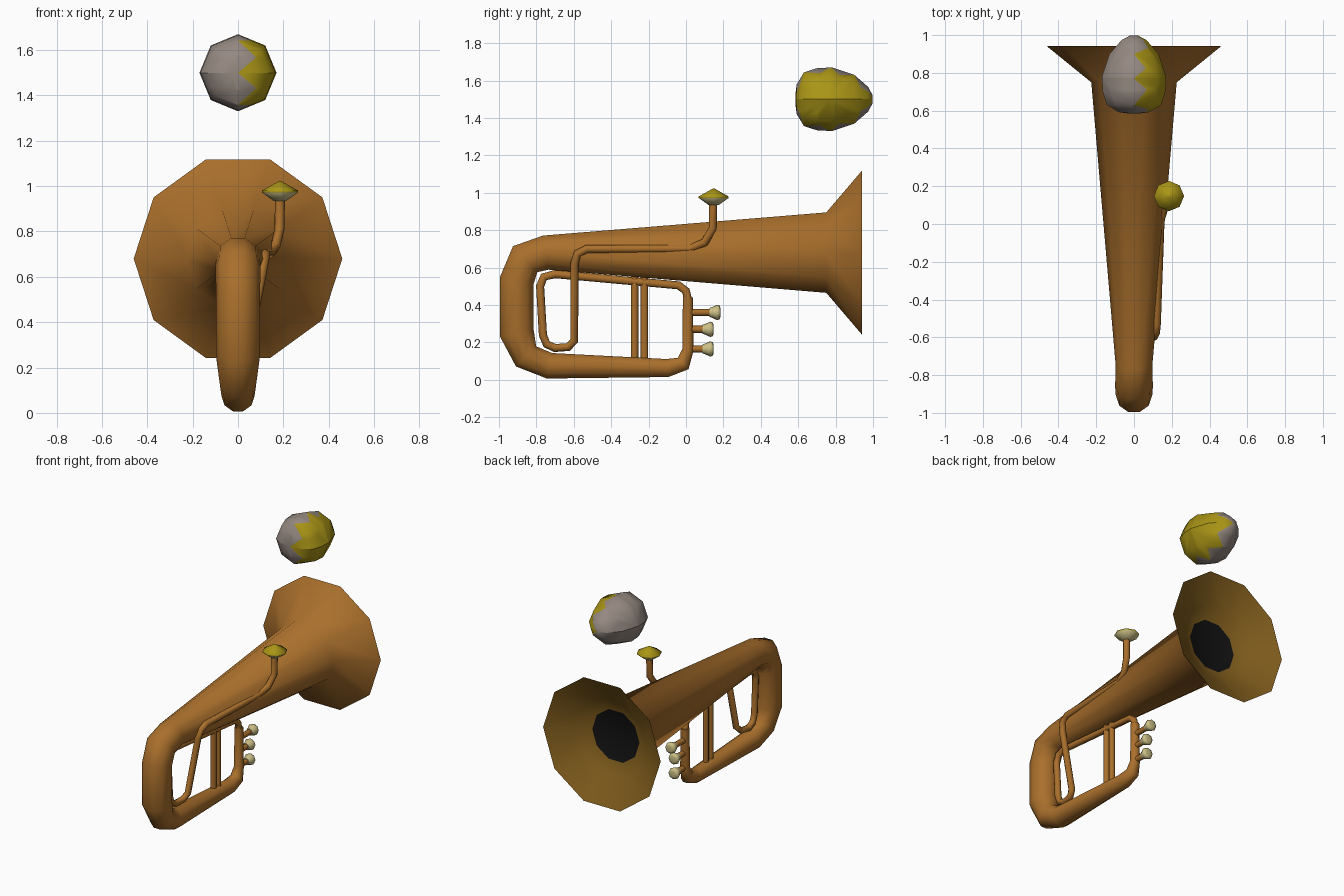
import bpy, bmesh, math
from mathutils import Vector

if "Cube" in bpy.data.objects:
    bpy.data.objects.remove(bpy.data.objects["Cube"])


def material(name, rgb):
    m = bpy.data.materials.new(name)
    m.use_nodes = True
    m.diffuse_color = (*rgb, 1)
    m.node_tree.nodes["Principled BSDF"].inputs["Base Color"].default_value = (*rgb, 1)
    return m


BRASS = material("brass", (0.40, 0.16, 0.025))
LINING = material("dark gold", (0.22, 0.11, 0.012))
BLACK = material("black", (0.006, 0.006, 0.006))
CREAM = material("cream", (0.60, 0.52, 0.24))
YELLOW = material("yellow", (0.40, 0.30, 0.008))
SHELL = material("warm grey", (0.30, 0.25, 0.22))


def finish(name, bm, *mats, angle=60):
    mesh = bpy.data.meshes.new(name)
    bm.to_mesh(mesh)
    bm.free()
    for m in mats:
        mesh.materials.append(m)
    ob = bpy.data.objects.new(name, mesh)
    bpy.context.collection.objects.link(ob)
    bpy.ops.object.select_all(action='DESELECT')
    ob.select_set(True)
    bpy.context.view_layer.objects.active = ob
    bpy.ops.object.shade_smooth_by_angle(angle=math.radians(angle))
    return ob


def sweep(bm, path, sides, caps=(True, True)):
    """Tube through (x, y, z, radius) points, with rings square to the path."""
    pts = [Vector(p[:3]) for p in path]
    rings = []
    for i, p in enumerate(pts):
        t = Vector()
        if i > 0:
            t += (p - pts[i - 1]).normalized()
        if i < len(pts) - 1:
            t += (pts[i + 1] - p).normalized()
        t.normalize()
        u = Vector((1, 0, 0))
        u = (u - t * u.dot(t)).normalized()
        v = t.cross(u)
        rings.append([bm.verts.new(p + path[i][3] * (u * math.cos(a) + v * math.sin(a)))
                      for a in (math.tau * k / sides for k in range(sides))])
    for a, b in zip(rings, rings[1:]):
        for k in range(sides):
            n = (k + 1) % sides
            bm.faces.new((a[k], a[n], b[n], b[k]))
    if caps[0]:
        bm.faces.new(rings[0][::-1])
    if caps[1]:
        bm.faces.new(rings[-1])


def lathe_y(bm, x, z, profile, sides, caps=(True, True)):
    sweep(bm, [(x, y, z, r) for y, r in profile], sides, caps)


# Main tube, from the bell rim round to the valve side
bm = bmesh.new()
main = [(0.94, 0.68, 0.46), (0.75, 0.68, 0.226), (-0.75, 0.68, 0.097),
        (-0.86, 0.645, 0.10), (-0.905, 0.53, 0.097), (-0.905, 0.25, 0.097),
        (-0.855, 0.125, 0.08), (-0.73, 0.075, 0.073), (-0.1, 0.063, 0.051),
        (-0.015, 0.087, 0.044), (0.01, 0.16, 0.032), (0.01, 0.44, 0.028)]
sweep(bm, [(0, y, z, r) for y, z, r in main], 10, (False, True))
finish("bell_and_main_tube", bm, BRASS)

# Inside of the bell, with the dark throat as its last face
bm = bmesh.new()
lathe_y(bm, 0, 0.68, [(0.785, 0.185), (0.83, 0.27), (0.942, 0.46)], 10, (True, False))
bmesh.ops.reverse_faces(bm, faces=bm.faces)
for f in bm.faces:
    f.material_index = int(len(f.verts) > 4)
finish("bell_lining", bm, LINING, BLACK)

# Lead pipe, from the valves round to the mouthpiece
bm = bmesh.new()
lead = [(0, 0.01, 0.43), (0, 0.0, 0.475), (0, -0.04, 0.505), (0, -0.70, 0.565),
        (0, -0.76, 0.55), (0, -0.78, 0.50), (0, -0.765, 0.24), (0, -0.745, 0.19),
        (0, -0.70, 0.17), (0.01, -0.63, 0.175), (0.025, -0.597, 0.21),
        (0.105, -0.597, 0.62), (0.115, -0.58, 0.675), (0.12, -0.53, 0.70),
        (0.14, 0.02, 0.70), (0.165, 0.10, 0.735), (0.183, 0.143, 0.81),
        (0.185, 0.145, 0.95)]
sweep(bm, [(*p, 0.022) for p in lead], 8)
finish("lead_pipe", bm, BRASS)

# Pair of upright tubes
bm = bmesh.new()
for y in (-0.275, -0.222):
    sweep(bm, [(0, y, 0.08, 0.02), (0, y, 0.58, 0.02)], 8)
finish("upright_tubes", bm, BRASS)

# Valve stems and buttons
for i, (z, end) in enumerate([(0.36, 0.185), (0.27, 0.148), (0.165, 0.148)], 1):
    bm = bmesh.new()
    lathe_y(bm, 0, z, [(0.01, 0.019), (end - 0.03, 0.019)], 8)
    finish(f"valve_stem_{i}", bm, BRASS)
    bm = bmesh.new()
    lathe_y(bm, 0, z, [(end - 0.06, 0.024), (end - 0.045, 0.029), (end - 0.018, 0.041),
                       (end - 0.004, 0.036), (end, 0.02)], 8)
    finish(f"valve_button_{i}", bm, CREAM)

# Mouthpiece: pale cup below, yellow top
bm = bmesh.new()
cup = [(0.935, 0.028), (0.972, 0.08), (0.98, 0.08), (1.008, 0.03), (1.022, 0.006)]
sweep(bm, [(0.185, 0.148, z, r) for z, r in cup], 8)
for f in bm.faces:
    f.material_index = int(f.calc_center_median().z > 0.973)
finish("mouthpiece", bm, CREAM, YELLOW)

# Egg: zigzag seam cut into the surface, tooth by tooth
bm = bmesh.new()
lathe_y(bm, 0, 1.5, [(0.585, 0.03), (0.592, 0.08), (0.63, 0.143), (0.70, 0.166),
                     (0.78, 0.17), (0.90, 0.13), (0.975, 0.065), (0.998, 0.02)], 8)
centre = Vector((0, 0.77, 1.5))
TEETH = 8
STEP = math.pi / TEETH


def seam_point(k):
    return Vector((0.45 * (k % 2), math.cos(k * STEP), math.sin(k * STEP)))


def wedge(f):
    d = f.calc_center_median() - centre
    return int((math.atan2(d.z, d.y) % math.tau) / STEP)


def seam_normal(k):
    return seam_point(k).cross(seam_point(k + 1))


for k in range(TEETH):
    n = Vector((0, -math.sin(k * STEP), math.cos(k * STEP)))
    bmesh.ops.bisect_plane(bm, geom=bm.verts[:] + bm.edges[:] + bm.faces[:],
                           plane_co=centre, plane_no=n)
for k in range(2 * TEETH):
    faces = [f for f in bm.faces if wedge(f) == k]
    geom = {g for f in faces for g in (*f.verts, *f.edges)}
    bmesh.ops.bisect_plane(bm, geom=list(geom) + faces,
                           plane_co=centre, plane_no=seam_normal(k))
for f in bm.faces:
    d = f.calc_center_median() - centre
    f.material_index = int(d.dot(seam_normal(wedge(f))) > 0)
finish("egg", bm, SHELL, YELLOW)
